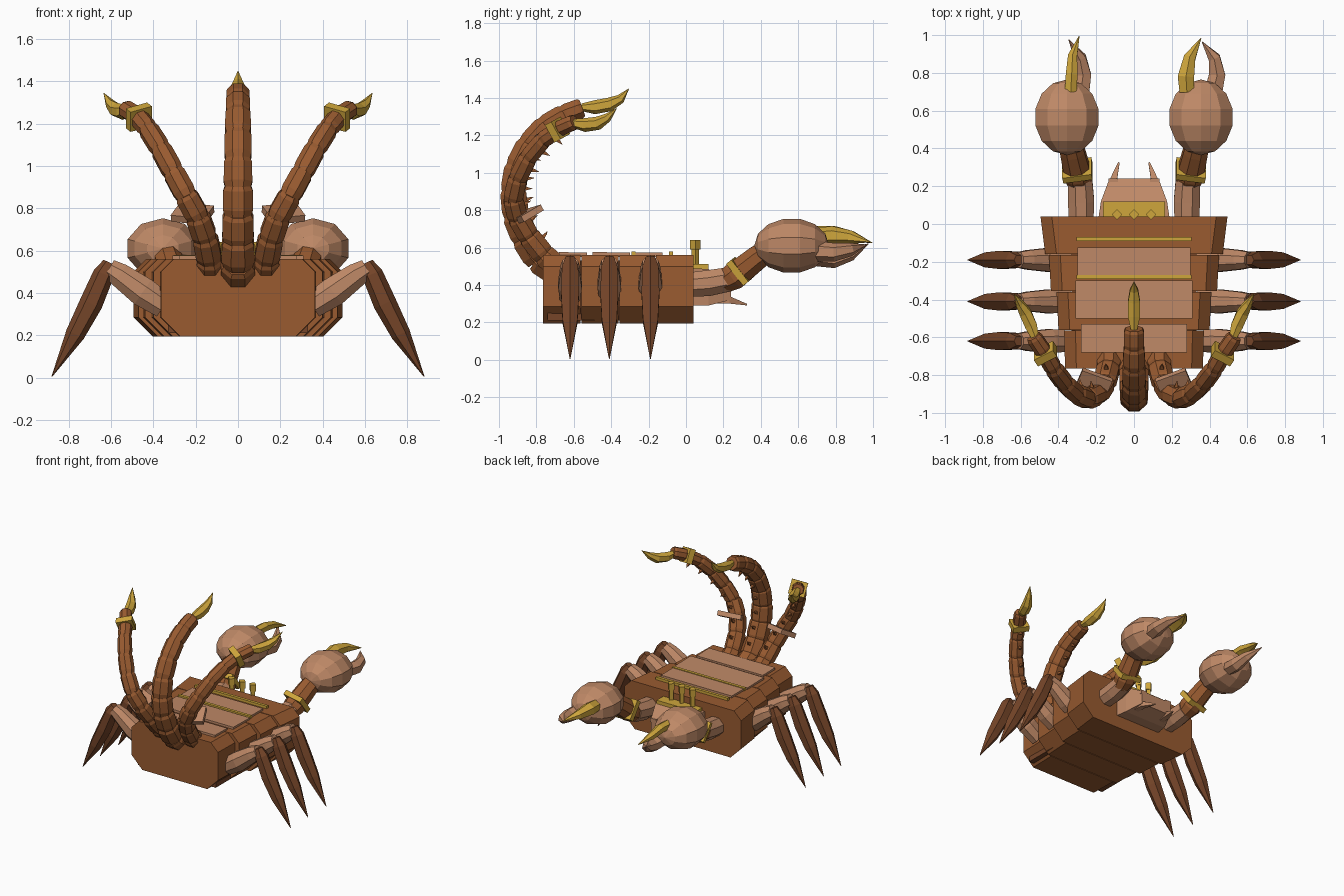
import bpy, bmesh, math
from mathutils import Vector, Matrix, Euler

if "Cube" in bpy.data.objects:
    bpy.data.objects.remove(bpy.data.objects["Cube"])


def material(name, rgb):
    m = bpy.data.materials.new(name)
    m.diffuse_color = (*rgb, 1)
    m.use_nodes = True
    m.node_tree.nodes["Principled BSDF"].inputs["Base Color"].default_value = m.diffuse_color
    return m


BROWN = material("brown shell", (0.32, 0.105, 0.03))
DARK = material("dark brown", (0.18, 0.06, 0.022))
TAN = material("tan plate", (0.52, 0.25, 0.135))
GOLD = material("gold", (0.62, 0.38, 0.045))


def finish(bm, name, mat):
    bmesh.ops.recalc_face_normals(bm, faces=bm.faces)
    me = bpy.data.meshes.new(name)
    bm.to_mesh(me)
    bm.free()
    me.materials.append(mat)
    ob = bpy.data.objects.new(name, me)
    bpy.context.collection.objects.link(ob)
    return ob


def skin(bm, rings):
    """Join rings of points with quads and cap both ends."""
    vs = [[bm.verts.new(p) for p in r] for r in rings]
    n = len(vs[0])
    for a, b in zip(vs, vs[1:]):
        for i in range(n):
            bm.faces.new((a[i], a[(i + 1) % n], b[(i + 1) % n], b[i]))
    bm.faces.new(vs[0])
    bm.faces.new(vs[-1])


def ring(c, d, r, n, wide=1.0, side=Vector((1, 0, 0))):
    d = Vector(d).normalized()
    u = (side - d * side.dot(d)).normalized()
    v = d.cross(u)
    out = []
    for i in range(n):
        a = 2 * math.pi * (i + 0.5) / n
        out.append(Vector(c) + u * math.cos(a) * r * wide + v * math.sin(a) * r)
    return out


def spindle(name, pts, radii, mat, n=6, wide=1.0, side=(1, 0, 0)):
    bm = bmesh.new()
    pts = [Vector(p) for p in pts]
    rings = []
    for i, p in enumerate(pts):
        d = pts[min(i + 1, len(pts) - 1)] - pts[max(i - 1, 0)]
        rings.append(ring(p, d, radii[i], n, wide, Vector(side)))
    skin(bm, rings)
    return finish(bm, name, mat)


def box(name, c, size, mat, rot=(0, 0, 0)):
    bm = bmesh.new()
    m = Matrix.LocRotScale(Vector(c), Euler(rot), Vector(size))
    bmesh.ops.create_cube(bm, size=1, matrix=m)
    return finish(bm, name, mat)


def beaded_tail(name, pts, r0, r1, thorn_every=1):
    """Chain of overlapping tapered segments with small thorns on the inside."""
    pts = [Vector(p) for p in pts]
    bm, thorns = bmesh.new(), bmesh.new()
    count = len(pts) - 1
    for i in range(count):
        a, b = pts[i], pts[i + 1]
        d = b - a
        r = r0 + (r1 - r0) * i / count
        cuts = [(-0.08, 0.86), (0.2, 1.0), (0.9, 0.98), (1.06, 0.84)]
        skin(bm, [ring(a + d * t, d, r * k, 8) for t, k in cuts])
        if 0 < i < count - 1:
            dn = d.normalized()
            inward = dn.cross(Vector((-1, 0, 0))) * -1
            if inward.y < 0 and inward.z < 0.2:
                inward = -inward
            c = a + d * 0.6 + inward.normalized() * r * 0.85
            skin(thorns, [ring(c, inward, 0.017, 4),
                          ring(c + inward.normalized() * 0.04 + dn * 0.01, inward, 0.001, 4)])
    finish(bm, name, BROWN)
    finish(thorns, name + "_thorns", BROWN)


# Body segments: chamfered slabs, wider toward the head
for i, (y0, y1, w0, w1) in enumerate([(-0.765, -0.565, 0.365, 0.37), (-0.56, -0.36, 0.40, 0.41),
                                      (-0.355, -0.165, 0.44, 0.45), (-0.16, 0.04, 0.47, 0.495)]):
    bm = bmesh.new()
    rings = []
    for y, w in ((y0, w0), (y1, w1)):
        half = [(w - 0.09, 0.195), (w, 0.285), (w, 0.50), (w - 0.06, 0.56)]
        rings.append([(x, y, z) for x, z in half] + [(-x, y, z) for x, z in reversed(half)])
    skin(bm, rings)
    finish(bm, f"body_segment_{i + 1}", BROWN)
box("body_core", (0, -0.36, 0.37), (0.66, 0.76, 0.32), DARK)

# Back plates and gold trim
for y, w, d, tilt in ((-0.20, 0.30, 0.15, 0), (-0.40, 0.31, 0.20, -0.02), (-0.605, 0.28, 0.15, -0.02)):
    box("back_plate", (0, y, 0.562), (2 * w, d, 0.025), TAN, (tilt, 0, 0))
for y in (-0.08, -0.28):
    box("gold_trim", (0, y, 0.567), (0.61, 0.022, 0.026), GOLD)

# Head
bm = bmesh.new()
skin(bm, [[(s * w, y, z) for s, z in ((-1, lo), (1, lo), (1, hi), (-1, hi))]
          for y, w, lo, hi in ((0.02, 0.19, 0.29, 0.49), (0.12, 0.175, 0.29, 0.485), (0.24, 0.13, 0.32, 0.42))])
finish(bm, "head", TAN)
box("brow_plate", (0, 0.075, 0.497), (0.33, 0.09, 0.03), GOLD)
for x in (-0.09, 0, 0.09):
    box("crown_post", (x, 0.05, 0.555), (0.028, 0.028, 0.13), GOLD, (0, 0, math.pi / 4))
    box("crown_cap", (x, 0.05, 0.615), (0.04, 0.04, 0.05), GOLD, (0, 0, math.pi / 4))

# Centre tail and stinger
beaded_tail("centre_tail", [(0, -0.68, 0.47), (0, -0.79, 0.54), (0, -0.86, 0.65), (0, -0.91, 0.77),
                            (0, -0.925, 0.90), (0, -0.905, 1.03), (0, -0.845, 1.15),
                            (0, -0.755, 1.25), (0, -0.655, 1.31), (0, -0.56, 1.345)], 0.088, 0.055)
spindle("centre_stinger", [(0, -0.56, 1.35), (0, -0.49, 1.35), (0, -0.41, 1.365), (0, -0.35, 1.395), (0, -0.305, 1.45)],
        [0.02, 0.037, 0.037, 0.025, 0.001], GOLD)

for s, label in ((-1, "left"), (1, "right")):
    def m(*pts):
        return [(s * x, y, z) for x, y, z in pts]

    # Side tails with ring, stinger and plate
    beaded_tail(label + "_tail", m((0.13, -0.67, 0.48), (0.135, -0.76, 0.56), (0.155, -0.84, 0.66),
                                   (0.19, -0.90, 0.76), (0.245, -0.925, 0.86), (0.305, -0.90, 0.97),
                                   (0.365, -0.845, 1.08), (0.425, -0.765, 1.175), (0.475, -0.68, 1.235),
                                   (0.53, -0.60, 1.27)), 0.068, 0.043)
    spindle(label + "_tail_ring", m((0.458, -0.703, 1.222), (0.48, -0.67, 1.24)), [0.075, 0.075], GOLD, 4, 1.1)
    spindle(label + "_stinger", m((0.52, -0.61, 1.265), (0.545, -0.54, 1.255), (0.575, -0.47, 1.265),
                                  (0.605, -0.42, 1.295), (0.635, -0.37, 1.345)),
            [0.022, 0.037, 0.036, 0.024, 0.001], GOLD)
    box(label + "_tail_plate", (s * 0.215, -0.85, 0.775), (0.17, 0.13, 0.035), TAN, (0.5, s * -0.1, s * 0.35))

    # Walking legs
    for i, y in enumerate((-0.62, -0.41, -0.19)):
        spindle(f"{label}_thigh_{i + 1}", m((0.35, y, 0.34), (0.45, y, 0.405), (0.56, y, 0.485), (0.61, y, 0.515)),
                [0.066, 0.076, 0.062, 0.05], TAN, 8, 0.9, (0, 1, 0))
        spindle(f"{label}_shin_{i + 1}", m((0.61, y, 0.545), (0.635, y, 0.49), (0.695, y, 0.35),
                                           (0.77, y, 0.205), (0.88, y, 0.005)),
                [0.028, 0.05, 0.055, 0.046, 0.002], DARK, 6, 1.0, (0, 1, 0))

    # Arms
    spindle(label + "_upper_arm", m((0.28, 0.0, 0.40), (0.28, 0.12, 0.41), (0.285, 0.23, 0.43)),
            [0.07, 0.075, 0.07], TAN, 8)
    spindle(label + "_forearm", m((0.285, 0.20, 0.41), (0.295, 0.255, 0.445), (0.325, 0.38, 0.545), (0.345, 0.46, 0.60)),
            [0.06, 0.078, 0.07, 0.065], BROWN, 8)
    spindle(label + "_arm_ring", m((0.297, 0.27, 0.462), (0.303, 0.298, 0.484)), [0.105, 0.105], GOLD, 4, 1.05)

    # Pincer bulb, with its pole along the arm
    bm = bmesh.new()
    mat = (Matrix.Translation((s * 0.355, 0.565, 0.61)) @ Matrix.Diagonal((0.18, 0.2, 0.147, 1))
           @ Matrix.Rotation(math.pi / 2, 4, 'X'))
    bmesh.ops.create_uvsphere(bm, u_segments=10, v_segments=7, radius=1, matrix=mat)
    finish(bm, label + "_pincer_bulb", TAN)

# Pincer fingers, the two hands turned differently
spindle("right_gold_finger", [(0.28, 0.70, 0.66), (0.275, 0.78, 0.665), (0.295, 0.88, 0.655), (0.355, 0.985, 0.63)],
        [0.045, 0.05, 0.036, 0.002], GOLD)
spindle("right_tan_finger", [(0.42, 0.70, 0.58), (0.44, 0.79, 0.575), (0.425, 0.88, 0.59), (0.36, 0.965, 0.615)],
        [0.055, 0.05, 0.036, 0.002], TAN)
spindle("left_gold_finger", [(-0.335, 0.70, 0.68), (-0.33, 0.79, 0.68), (-0.325, 0.89, 0.66), (-0.29, 0.995, 0.625)],
        [0.036, 0.036, 0.028, 0.002], GOLD)
spindle("left_tan_finger", [(-0.28, 0.70, 0.55), (-0.27, 0.79, 0.54), (-0.285, 0.88, 0.565), (-0.345, 0.975, 0.62)],
        [0.05, 0.05, 0.036, 0.002], TAN)

# Mouth fangs
for s in (-1, 1):
    spindle("mouth_fang", [(s * 0.12, 0.1, 0.32), (s * 0.11, 0.23, 0.32), (s * 0.08, 0.325, 0.295)],
            [0.03, 0.027, 0.006], TAN, 4)
    box("mouth_palp", (s * 0.11, 0.215, 0.415), (0.05, 0.05, 0.03), TAN)
